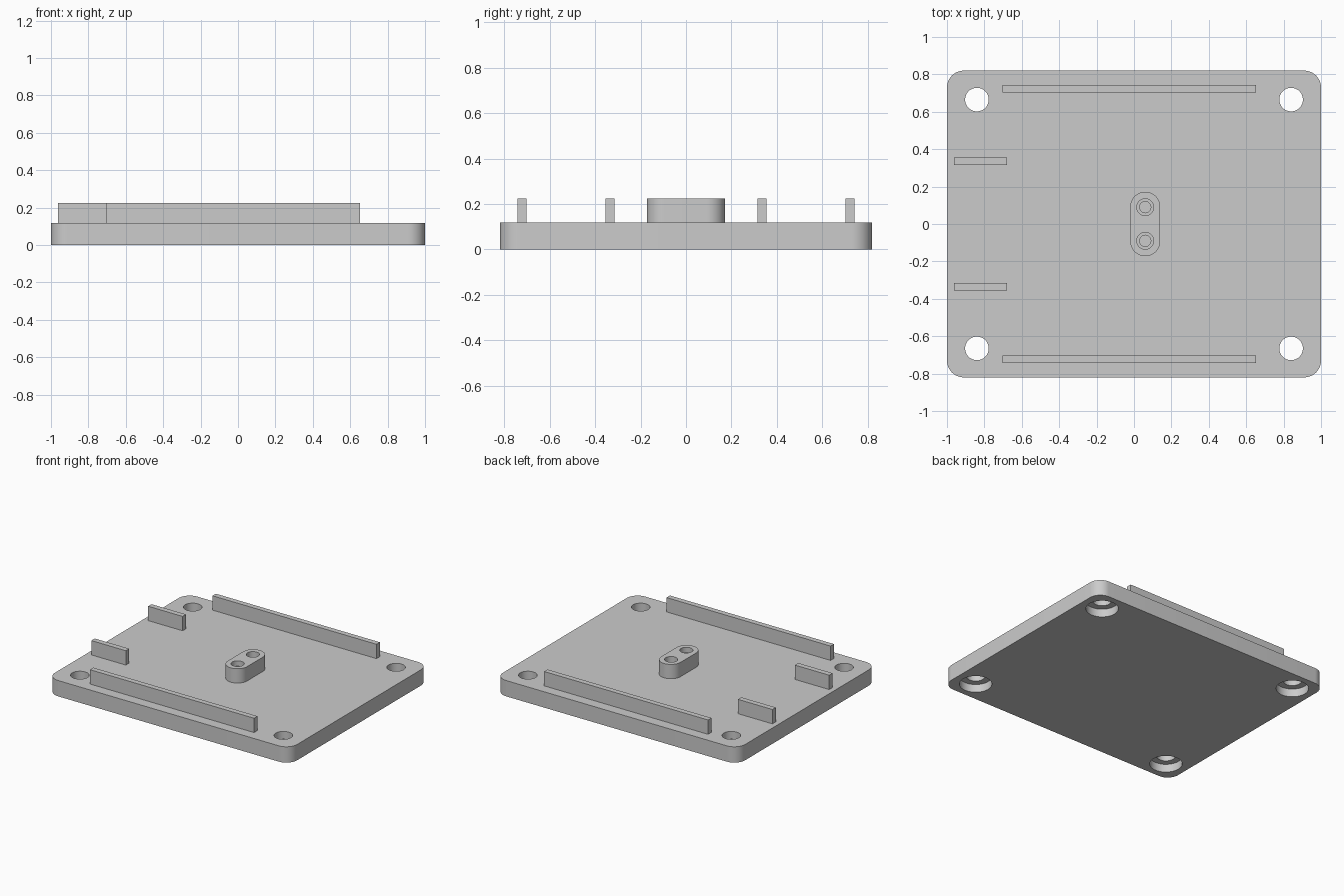
import bpy
import bmesh
from math import cos, sin, pi, radians

cube = bpy.data.objects.get("Cube")
if cube:
    bpy.data.objects.remove(cube)

TOP = 0.118      # upper face of the plate
RISE = 0.225     # upper face of ribs and boss

grey = bpy.data.materials.new("plain grey")
grey.diffuse_color = (0.6, 0.6, 0.6, 1)
grey.use_nodes = True
grey.node_tree.nodes["Principled BSDF"].inputs["Base Color"].default_value = (0.6, 0.6, 0.6, 1)


def rounded_slab(name, center, half, radius, z0, z1, steps=12):
    """Extruded rectangle with rounded corners; a zero radius gives a box."""
    points = []
    for i, (sx, sy) in enumerate([(1, 1), (-1, 1), (-1, -1), (1, -1)]):
        for k in range(steps + 1 if radius else 1):
            a = pi / 2 * (i + k / steps)
            points.append((center[0] + sx * (half[0] - radius) + radius * cos(a),
                           center[1] + sy * (half[1] - radius) + radius * sin(a), z0))
    bm = bmesh.new()
    base = bm.faces.new([bm.verts.new(p) for p in points])
    extruded = bmesh.ops.extrude_face_region(bm, geom=[base])["geom"]
    bmesh.ops.translate(bm, vec=(0, 0, z1 - z0),
                        verts=[v for v in extruded if isinstance(v, bmesh.types.BMVert)])
    bmesh.ops.remove_doubles(bm, verts=bm.verts, dist=0.0001)
    bmesh.ops.recalc_face_normals(bm, faces=bm.faces)
    mesh = bpy.data.meshes.new(name)
    bm.to_mesh(mesh)
    bm.free()
    mesh.materials.append(grey)
    obj = bpy.data.objects.new(name, mesh)
    bpy.context.collection.objects.link(obj)
    return obj


def activate(obj):
    bpy.ops.object.select_all(action='DESELECT')
    obj.select_set(True)
    bpy.context.view_layer.objects.active = obj


def drill(obj, x, y, r, z0, z1):
    """Cut a round hole between two heights."""
    bpy.ops.mesh.primitive_cylinder_add(vertices=48, radius=r, depth=z1 - z0,
                                        location=(x, y, (z0 + z1) / 2))
    cutter = bpy.context.object
    cutter.hide_render = True
    cutter.data.materials.append(grey)
    activate(obj)
    mod = obj.modifiers.new("hole", 'BOOLEAN')
    mod.operation = 'DIFFERENCE'
    mod.solver = 'EXACT'
    mod.object = cutter
    bpy.ops.object.modifier_apply(modifier=mod.name)
    bpy.data.objects.remove(cutter)


def smooth(obj):
    activate(obj)
    bpy.ops.object.shade_smooth_by_angle(angle=radians(30))


# Base plate with corner holes, counterbored from below
plate = rounded_slab("base_plate", (0, 0), (1, 0.82), 0.09, 0, TOP)
for sx in (-1, 1):
    for sy in (-1, 1):
        drill(plate, sx * 0.84, sy * 0.665, 0.11, -0.1, 0.06)
        drill(plate, sx * 0.84, sy * 0.665, 0.063, 0.03, 0.3)
smooth(plate)

# Central boss with two stepped blind holes
boss = rounded_slab("center_boss", (0.06, 0), (0.08, 0.172), 0.08, TOP, RISE)
for sy in (-1, 1):
    drill(boss, 0.06, sy * 0.09, 0.045, RISE - 0.04, 0.3)
    drill(boss, 0.06, sy * 0.09, 0.03, TOP + 0.01, 0.3)
smooth(boss)

# Long and short ribs on both sides
for side, sy in (("left_row", 1), ("right_row", -1)):
    rounded_slab("long_rib_" + side, (-0.025, sy * 0.722), (0.677, 0.02), 0, TOP, RISE)
    rounded_slab("short_rib_" + side, (-0.82, sy * 0.335), (0.142, 0.02), 0, TOP, RISE)
